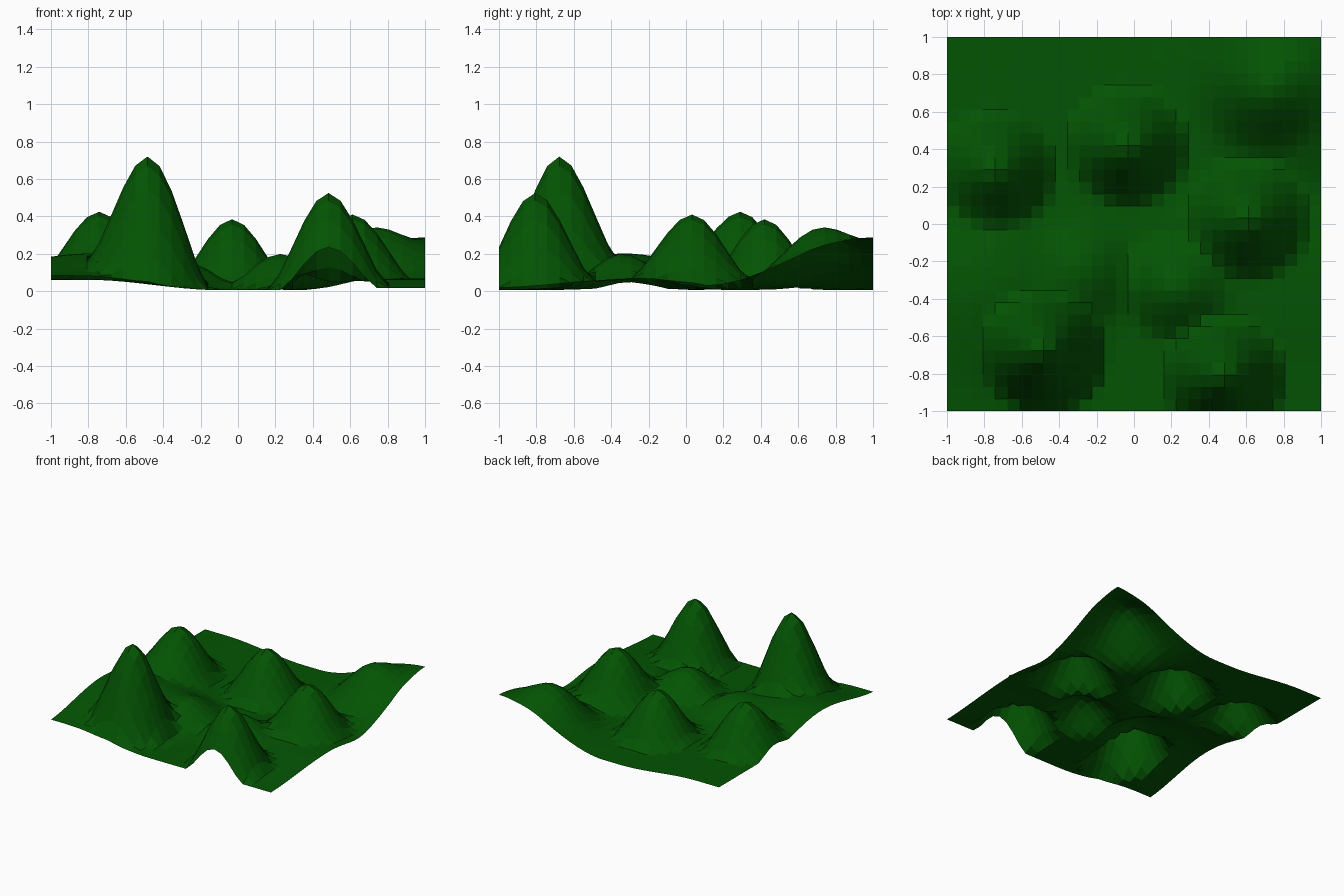
import bpy, bmesh, math

if "Cube" in bpy.data.objects:
    bpy.data.objects.remove(bpy.data.objects["Cube"])

CELLS = 31


def smooth(t):
    t = max(0.0, min(1.0, t))
    return t * t * (3 - 2 * t)


def falloff(x, y, cx, cy, rx, ry=None):
    """Smooth bump: 1 at the centre, 0 at the radius."""
    return smooth(1 - math.hypot((x - cx) / rx, (y - cy) / (ry or rx)))


# steep hills: centre x, centre y, summit height, radius
HILLS = [
    (-0.484, -0.677, 0.72, 0.335),
    (0.484, -0.806, 0.525, 0.325),
    (0.613, 0.032, 0.41, 0.34),
    (-0.742, 0.290, 0.425, 0.33),
    (-0.032, 0.419, 0.385, 0.33),
    (0.226, -0.340, 0.20, 0.30),
]


def height(x, y):
    # rolling ground: raised left side, low right ridge, left swell
    z = 0.006 + 0.055 * smooth((-0.1 - x) / 0.7)
    z += 0.02 * falloff(x, y, -1, -1, 0.8)
    z += 0.05 * smooth(1 - abs(y + 0.25) / (0.8 if y < -0.25 else 0.5)) * smooth((x + 0.1) / 0.5)
    z += 0.012 * smooth((x - 0.3) / 0.5)
    z += 0.14 * falloff(x, y, -0.8, -0.32, 0.9, 0.75)
    # high back corner with a knoll on its slope
    z += 0.27 * falloff(x, y, 1, 1, 0.95)
    z += 0.16 * falloff(x, y, 0.69, 0.69, 0.36)
    # end of the left swell
    z += max(0.0, 0.16 - z) * falloff(x, y, -0.3, -0.25, 0.35)
    # each hill pulls the ground up to its summit
    for cx, cy, top, r in HILLS:
        z += max(0.0, top - z) * falloff(x, y, cx, cy, r) ** 0.8
    return z


# terrain sheet
bm = bmesh.new()
bmesh.ops.create_grid(bm, x_segments=CELLS, y_segments=CELLS, size=1.0)
for v in bm.verts:
    v.co.z = height(v.co.x, v.co.y)
bmesh.ops.recalc_face_normals(bm, faces=bm.faces)
if sum(f.normal.z for f in bm.faces) < 0:
    bmesh.ops.reverse_faces(bm, faces=bm.faces)
mesh = bpy.data.meshes.new("terrain")
bm.to_mesh(mesh)
bm.free()

grass = bpy.data.materials.new("grass green")
grass.diffuse_color = (0.001, 0.088, 0.001, 1)
grass.use_nodes = True
grass.node_tree.nodes["Principled BSDF"].inputs["Base Color"].default_value = grass.diffuse_color
mesh.materials.append(grass)
terrain = bpy.data.objects.new("terrain", mesh)
bpy.context.collection.objects.link(terrain)
